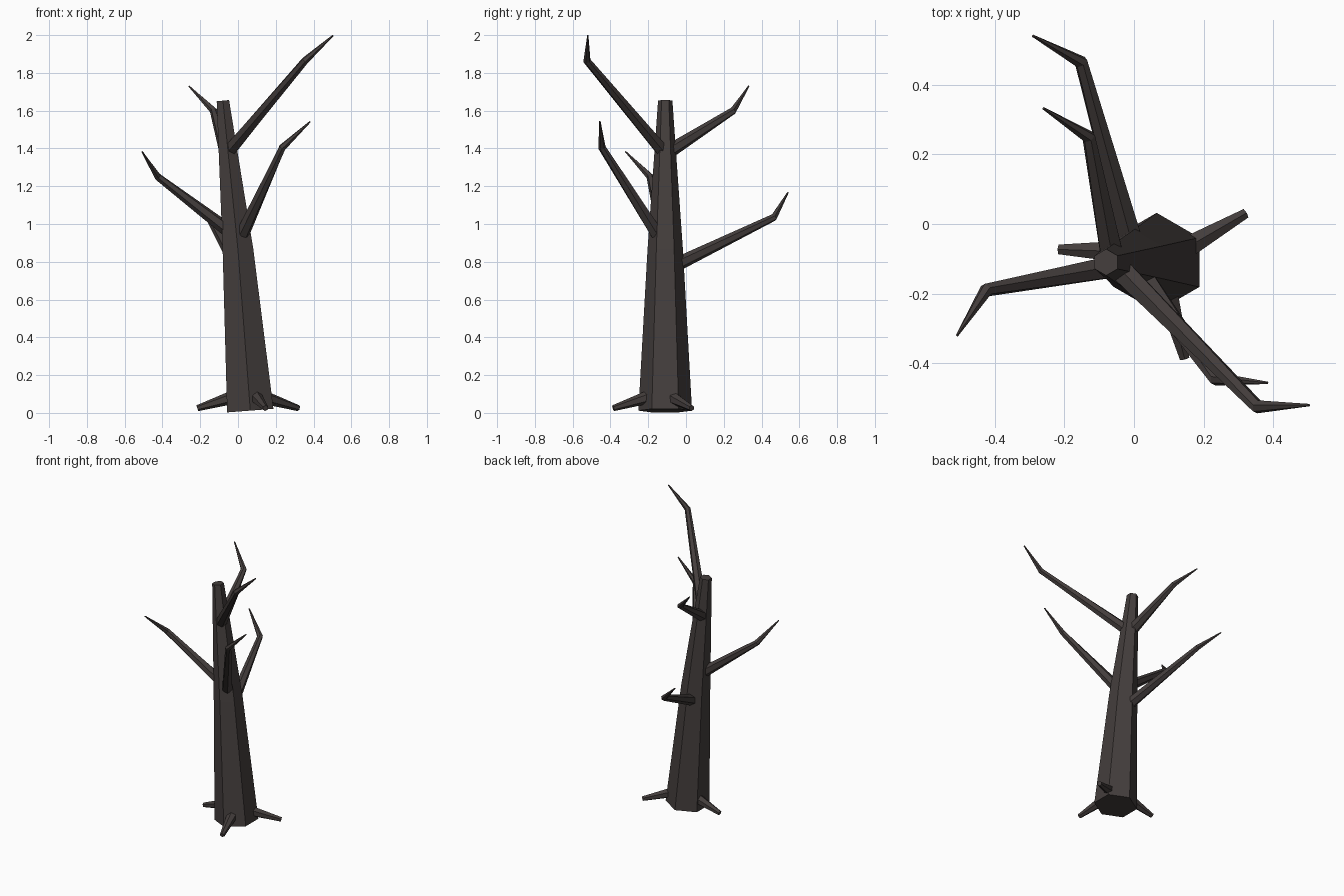
import bpy, bmesh, math
from mathutils import Vector

cube = bpy.data.objects.get("Cube")
if cube:
    bpy.data.objects.remove(cube)

# Single dark bark colour
bark = bpy.data.materials.new("dark_bark")
bark.use_nodes = True
colour = (0.058, 0.048, 0.046, 1)
bark.diffuse_color = colour
bsdf = bark.node_tree.nodes["Principled BSDF"]
bsdf.inputs["Base Color"].default_value = colour
bsdf.inputs["Roughness"].default_value = 0.9


def limb(name, path, radii, sides, reference):
    """Flat-faced tapering tube along a path, with capped ends."""
    path = [Vector(p) for p in path]
    bm = bmesh.new()
    rings = []
    for i, (p, r) in enumerate(zip(path, radii)):
        before = (p - path[i - 1]).normalized() if i > 0 else Vector()
        after = (path[i + 1] - p).normalized() if i + 1 < len(path) else Vector()
        axis = (before + after).normalized()
        u = (reference - axis * reference.dot(axis)).normalized()
        v = axis.cross(u)
        angles = [math.tau * k / sides for k in range(sides)]
        rings.append([bm.verts.new(p + r * (u * math.cos(a) + v * math.sin(a)))
                      for a in angles])
    for low, high in zip(rings, rings[1:]):
        for k in range(sides):
            n = (k + 1) % sides
            bm.faces.new((low[k], low[n], high[n], high[k]))
    bm.faces.new(rings[0][::-1])
    bm.faces.new(rings[-1])
    bmesh.ops.recalc_face_normals(bm, faces=bm.faces)
    mesh = bpy.data.meshes.new(name)
    bm.to_mesh(mesh)
    bm.free()
    mesh.materials.append(bark)
    obj = bpy.data.objects.new(name, mesh)
    bpy.context.collection.objects.link(obj)
    return obj


UP = Vector((0, 0, 1))

# Leaning six-sided trunk with a slight kink
limb("trunk",
     [(0.065, -0.11, 0.012), (0, -0.11, 0.86), (-0.08, -0.11, 1.653)],
     [0.142, 0.094, 0.038], 6, Vector((0, 1, 0)))

# Bare branches: start, elbow, tip
branches = {
    "upper_front_branch": [(-0.04, -0.13, 1.395), (0.355, -0.525, 1.865), (0.503, -0.52, 1.998)],
    "lower_front_branch": [(0.025, -0.155, 0.95), (0.235, -0.445, 1.405), (0.383, -0.456, 1.543)],
    "right_branch": [(-0.05, -0.12, 0.965), (-0.425, -0.19, 1.25), (-0.508, -0.32, 1.383)],
    "upper_back_branch": [(-0.065, -0.08, 1.39), (-0.13, 0.25, 1.6), (-0.26, 0.332, 1.73)],
    "lower_back_branch": [(-0.01, -0.04, 0.79), (-0.152, 0.465, 1.035), (-0.29, 0.54, 1.167)],
}
for name, path in branches.items():
    limb(name, path, [0.037, 0.02, 0.004], 6, UP)

# Short roots around the foot
roots = {
    "left_root": [(0.13, -0.08, 0.085), (0.32, 0.03, 0.025)],
    "right_root": [(-0.02, -0.08, 0.085), (-0.215, -0.073, 0.025)],
    "front_root": [(0.09, -0.18, 0.09), (0.145, -0.385, 0.025)],
}
for name, path in roots.items():
    limb(name, path, [0.037, 0.016], 6, UP)
